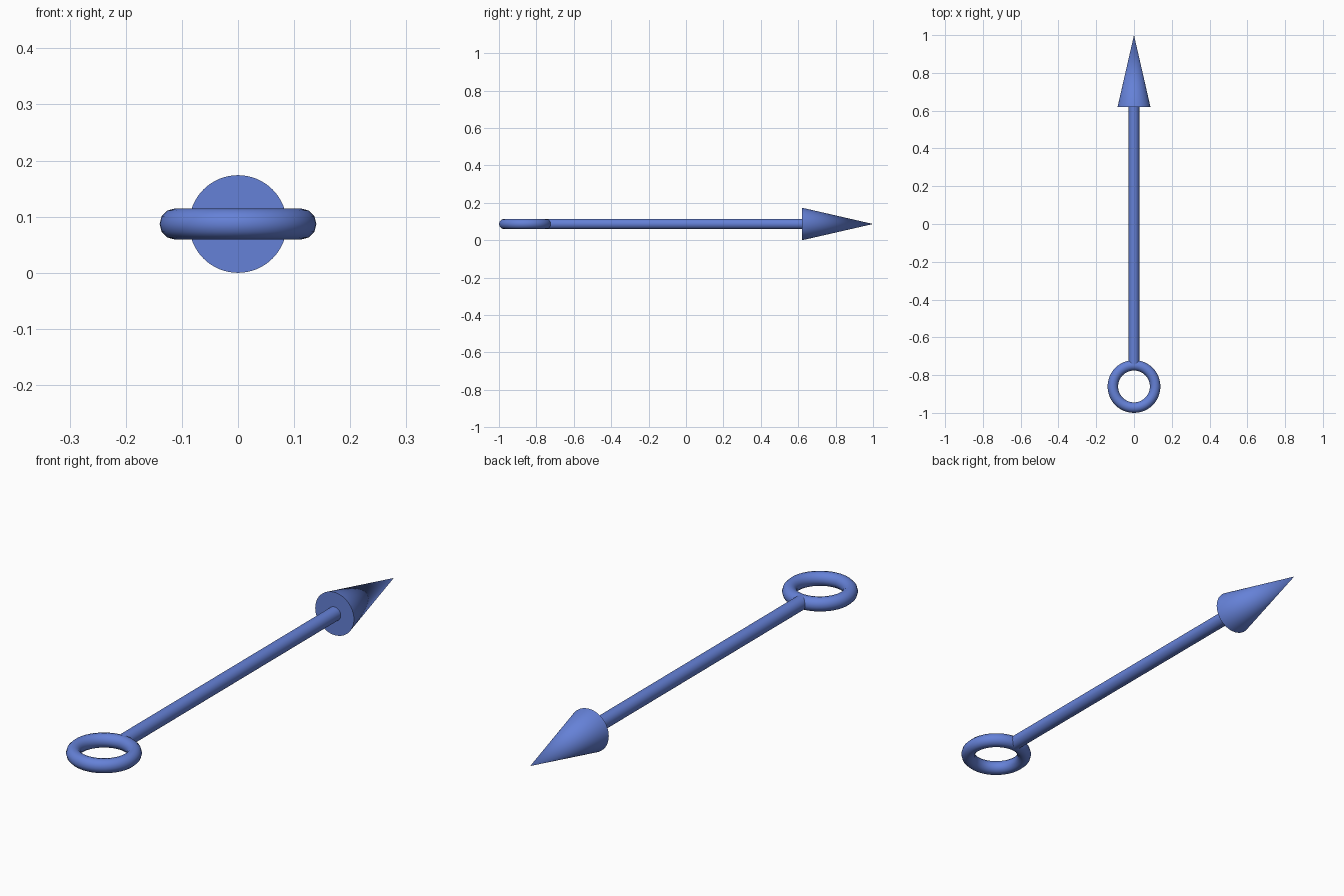
import bpy
from math import pi, radians

if "Cube" in bpy.data.objects:
    bpy.data.objects.remove(bpy.data.objects["Cube"])

Z = 0.087          # height of the common axis
ROD = 0.0278       # radius of the shaft and of the ring wire
ALONG_Y = (-pi / 2, 0, 0)

blue = bpy.data.materials.new("blue")
blue.diffuse_color = (0.13, 0.22, 0.68, 1)
blue.use_nodes = True
blue.node_tree.nodes["Principled BSDF"].inputs["Base Color"].default_value = blue.diffuse_color


def finish(name):
    ob = bpy.context.object
    ob.name = name
    ob.data.materials.append(blue)
    bpy.ops.object.shade_smooth_by_angle(angle=radians(35))


# Pointed head
head_start, tip = 0.62, 1.0
bpy.ops.mesh.primitive_cone_add(vertices=64, radius1=0.087, radius2=0,
                                depth=tip - head_start, rotation=ALONG_Y,
                                location=(0, (head_start + tip) / 2, Z))
finish("arrow_head")

# Shaft, from inside the ring wire to the head
shaft_start = -0.745
bpy.ops.mesh.primitive_cylinder_add(vertices=32, radius=ROD,
                                    depth=head_start - shaft_start, rotation=ALONG_Y,
                                    location=(0, (head_start + shaft_start) / 2, Z))
finish("shaft")

# Flat ring at the tail
major = 0.112
bpy.ops.mesh.primitive_torus_add(major_radius=major, minor_radius=ROD,
                                 major_segments=48, minor_segments=12,
                                 location=(0, -1 + major + ROD, Z))
finish("tail_ring")
